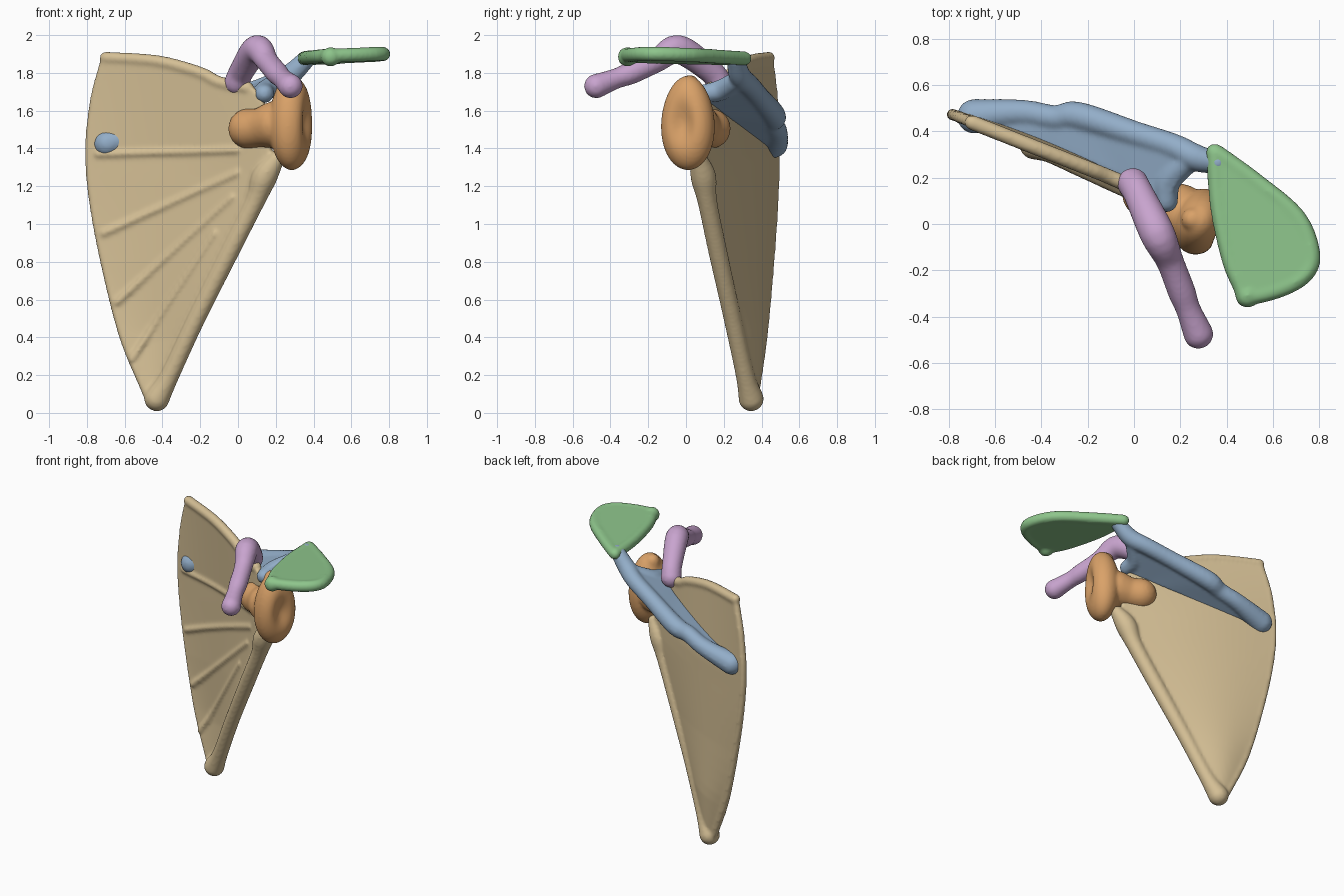
import bpy, bmesh, math
from mathutils import Vector, Matrix

if "Cube" in bpy.data.objects:
    bpy.data.objects.remove(bpy.data.objects["Cube"])


def spline(pts, n=5):
    """Catmull-Rom smoothing of a point list (any dimension)."""
    p = [Vector(q) for q in pts]
    p = [2 * p[0] - p[1]] + p + [2 * p[-1] - p[-2]]
    out = []
    for i in range(1, len(p) - 2):
        a, b, c, d = p[i - 1:i + 3]
        for k in range(n):
            t = k / n
            out.append(0.5 * (2 * b + (c - a) * t + (2 * a - 5 * b + 4 * c - d) * t * t
                              + (3 * b - a - 3 * c + d) * t ** 3))
    return out + [p[-2]]


def tube(bm, pts, n=4):
    """Rounded rod through (x, y, z, radius) points."""
    path = spline(pts, n) if len(pts) > 2 else [Vector(q) for q in pts]
    for q in path:
        bmesh.ops.create_icosphere(bm, subdivisions=3, radius=q[3],
                                   matrix=Matrix.Translation(q.xyz))
    for a, b in zip(path, path[1:]):
        d = b.xyz - a.xyz
        m = Matrix.Translation((a.xyz + b.xyz) / 2) @ d.to_track_quat('Z', 'Y').to_matrix().to_4x4()
        bmesh.ops.create_cone(bm, cap_ends=True, segments=24, radius1=a[3], radius2=b[3],
                              depth=d.length, matrix=m)


def sheet(bm, a, b, half, nu=12, shape=None):
    """Thick sheet lofted between edges a and b, thickness along +-half."""
    half = Vector(half)
    a, b = spline(a), spline(b)
    layers = []
    for s in (-1, 1):
        rows = []
        for p, q in zip(a, b):
            row = [p.lerp(q, j / nu) for j in range(nu + 1)]
            if shape:
                row = [shape(v) for v in row]
            rows.append([bm.verts.new(v + half * s) for v in row])
        layers.append(rows)
    lo, hi = layers
    nr = len(lo)
    for i in range(nr - 1):
        for j in range(nu):
            for g, flip in ((lo, 1), (hi, -1)):
                bm.faces.new([g[i][j], g[i][j + 1], g[i + 1][j + 1], g[i + 1][j]][::flip])
    ring = ([(0, j) for j in range(nu)] + [(i, nu) for i in range(nr - 1)]
            + [(nr - 1, j) for j in range(nu, 0, -1)] + [(i, 0) for i in range(nr - 1, 0, -1)])
    for (i, j), (k, l) in zip(ring, ring[1:] + ring[:1]):
        bm.faces.new([lo[k][l], lo[i][j], hi[i][j], hi[k][l]])


def finish(name, bm, color, voxel=0.011, smooth=5):
    """Fuse the pieces into one smooth surface and colour it."""
    bmesh.ops.recalc_face_normals(bm, faces=bm.faces)
    me = bpy.data.meshes.new(name)
    bm.to_mesh(me)
    bm.free()
    ob = bpy.data.objects.new(name, me)
    bpy.context.collection.objects.link(ob)
    r = ob.modifiers.new("fuse", 'REMESH')
    r.mode, r.voxel_size, r.use_smooth_shade = 'VOXEL', voxel, True
    s = ob.modifiers.new("soften", 'SMOOTH')
    s.factor, s.iterations = 0.5, smooth
    mat = bpy.data.materials.new(name + "_color")
    mat.diffuse_color = (*color, 1)
    mat.use_nodes = True
    mat.node_tree.nodes["Principled BSDF"].inputs["Base Color"].default_value = mat.diffuse_color
    dg = bpy.context.evaluated_depsgraph_get()
    baked = bpy.data.meshes.new_from_object(ob.evaluated_get(dg))
    ob.modifiers.clear()
    ob.data = baked
    baked.materials.clear()
    baked.materials.append(mat)
    baked.shade_smooth()
    return ob


def blade_y(x, z):
    """Tilted plane, bowed backwards between its two borders."""
    left = -.43 - .36 * math.sin(math.pi / 2 * min(z / 1.3, 1))
    right = -.43 + .57 * min(z / 1.25, 1)
    u = min(max((x - left) / max(right - left, .05), 0), 1)
    bow = .04 * math.sin(math.pi * u) * min(z / .4, 1) * min(1, (1.95 - z) / .6)
    return 0.15 - 0.41 * x + 0.02 * max(0, 1 - z / 0.8) + bow


def on_blade(pts, dy=0.0):
    return [(x, blade_y(x, z) + dy, z, r) for x, z, r in pts]


# blade: thin bowed plate with thick borders and raised front ridges
bm = bmesh.new()
medial = [(-.70, 1.88), (-.75, 1.7), (-.77, 1.58), (-.785, 1.42), (-.775, 1.2),
          (-.72, .87), (-.61, .42), (-.48, .1)]
lateral = [(-.2, 1.81), (-.08, 1.75), (.10, 1.71), (.17, 1.5), (.15, 1.28),
           (-.03, .9), (-.21, .5), (-.39, .08)]
sheet(bm, [(x, 0, z) for x, z in medial], [(x, 0, z) for x, z in lateral],
      (.008, .022, 0), nu=20, shape=lambda v: Vector((v.x, blade_y(v.x, v.z), v.z)))
tube(bm, on_blade([(x, z, .025) for x, z in medial]))
tube(bm, on_blade([(-.7, 1.88, .033), (-.42, 1.86, .033), (-.2, 1.80, .033),
                   (-.1, 1.75, .033), (.05, 1.72, .035)]))
tube(bm, [(.2, .07, 1.34, .045), (.14, .092, 1.25, .068), (.09, .113, 1.12, .052),
          (-.04, .167, .86, .05), (-.22, .247, .5, .048), (-.36, .313, .2, .05),
          (-.43, .345, .075, .067)])
for x0, z0, x1, z1 in ((-.74, 1.37, 0, 1.39), (-.71, .95, 0, 1.27),
                       (-.64, .585, -.03, 1.14), (-.56, .285, -.12, .95)):
    tube(bm, on_blade([(x0 + (x1 - x0) * t / 4, z0 + (z1 - z0) * t / 4, .019)
                       for t in range(5)], -.02))
finish("blade", bm, (.66, .52, .30))

# spine: thick shelf on the back of the blade with a rounded crest
bm = bmesh.new()
root = [(-.7, .46, 1.42), (-.4, .345, 1.5), (-.1, .22, 1.6), (.03, .15, 1.65), (.14, .09, 1.69)]
crest = [(-.72, .48, 1.41), (-.48, .485, 1.49), (-.25, .47, 1.57), (0, .39, 1.67), (.25, .29, 1.77)]
sheet(bm, root, crest, (0, 0, .045))
tube(bm, [(-.69, .465, 1.425, .075), (-.48, .48, 1.49, .057), (-.34, .458, 1.54, .055),
          (-.24, .466, 1.575, .062), (0, .39, 1.67, .056), (.17, .335, 1.735, .056),
          (.27, .285, 1.785, .058), (.36, .265, 1.87, .048)])
tube(bm, [(.14, .10, 1.69, .05), (.15, .19, 1.71, .055), (.25, .285, 1.77, .05)])
finish("spine", bm, (.29, .42, .58))

# acromion: flat leaf-shaped plate with a rounded rim and tip knob
bm = bmesh.new()


def leaf(pts):
    return [(x, y, 1.88 + .04 * (x - .33) - .015 * y) for x, y in pts]


inner = leaf([(.35, .305), (.355, .2), (.37, .05), (.415, -.15), (.46, -.26), (.495, -.31)])
outer = leaf([(.365, .30), (.53, .18), (.705, .03), (.768, -.13), (.735, -.22), (.63, -.28)])
sheet(bm, inner, outer, (0, 0, .034))
tube(bm, [(*p, .038) for p in inner + outer[::-1] + inner[:1]])
tube(bm, [(.485, -.29, 1.885, .04), (.49, -.31, 1.885, .052)])
finish("acromion", bm, (.27, .56, .26))

# coracoid: bent finger reaching forward
bm = bmesh.new()
tube(bm, [(-.005, .175, 1.75, .068), (.02, .13, 1.81, .066), (.10, -.04, 1.925, .076),
          (.155, -.16, 1.86, .06), (.205, -.29, 1.80, .06), (.235, -.37, 1.77, .054),
          (.278, -.475, 1.73, .065)], n=6)
finish("coracoid", bm, (.58, .37, .62))

# socket: neck and oval head with a shallow dish facing outward
bm = bmesh.new()
head = bmesh.ops.create_icosphere(bm, subdivisions=5, radius=1)["verts"]
place = Matrix.Translation((.285, .01, 1.535)) @ Matrix.Rotation(math.radians(-20), 4, 'Z')
for v in head:
    x, y, z = v.co
    dish = .055 * math.exp(-(y * y + z * z) / .2) if x > 0 else 0
    v.co = place @ Vector((.115 * x - dish, .145 * y * (1 - .09 * z), .25 * z))
tube(bm, [(.055, .13, 1.505, .107), (.12, .09, 1.51, .105), (.195, .05, 1.525, .125)])
tube(bm, [(.25, .02, 1.70, .05), (.255, .02, 1.74, .05)])
finish("socket", bm, (.70, .36, .14))
